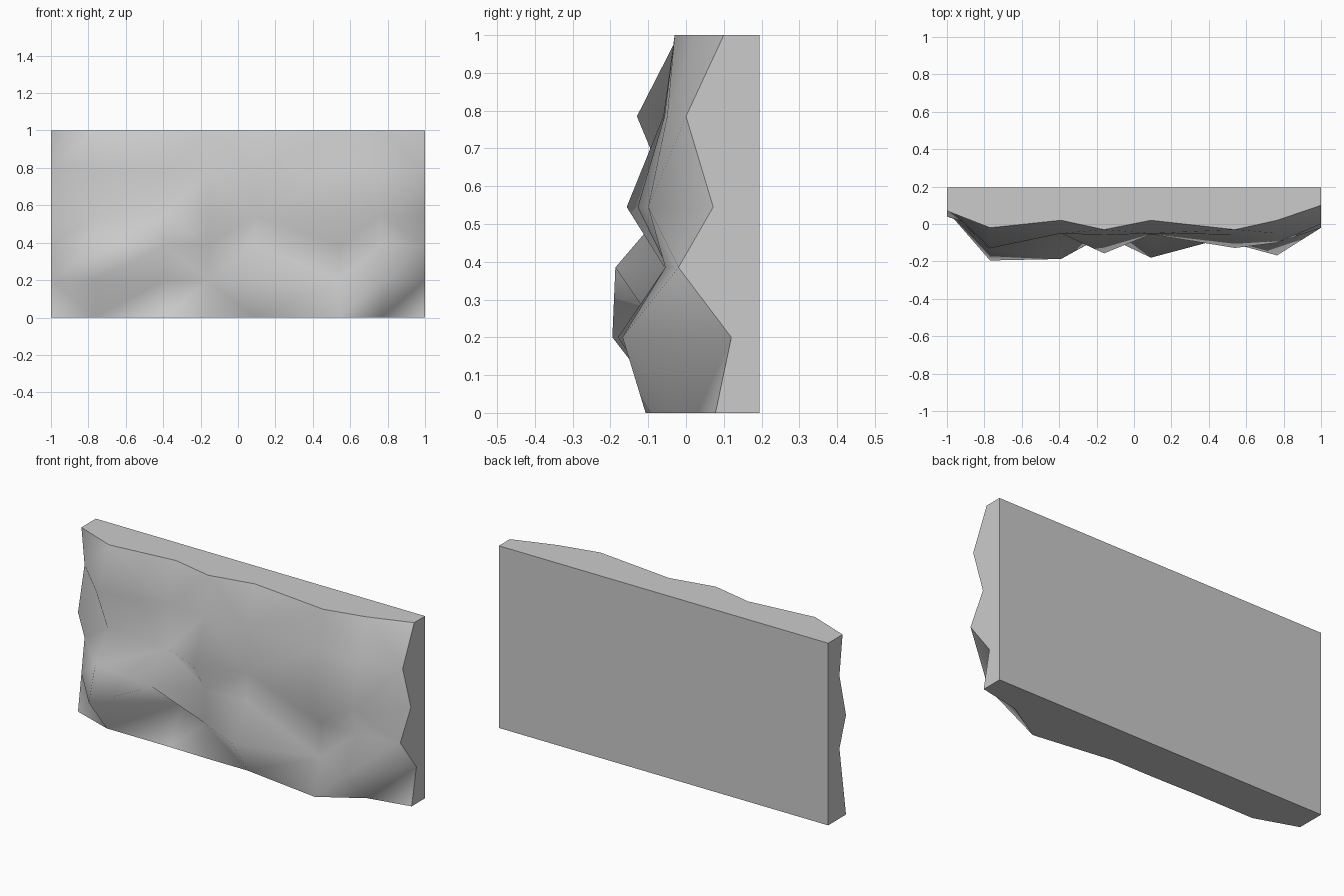
import bpy, bmesh

if "Cube" in bpy.data.objects:
    bpy.data.objects.remove(bpy.data.objects["Cube"])

# Chiselled front: column positions, row heights, and the y depth at each crossing
XS = [-1, -0.77, -0.39, -0.16, 0.09, 0.54, 0.765, 1]
ZS = [0, 0.2, 0.385, 0.545, 0.785, 1]
DEPTH = [
    [0.04, -0.04, -0.04, -0.045, -0.045, -0.107, 0.03, 0.078],
    [0.07, -0.195, 0.072, -0.06, -0.18, -0.06, -0.168, 0.12],
    [0.097, -0.14, -0.187, -0.057, -0.055, -0.05, -0.055, -0.02],
    [0.04, -0.03, -0.05, -0.157, -0.055, -0.128, -0.10, 0.072],
    [0.097, -0.13, -0.05, -0.06, -0.05, -0.057, -0.05, 0.0],
    [0.07, -0.02, 0.02, -0.03, 0.02, -0.03, 0.02, 0.10],
]
BACK = 0.195

bm = bmesh.new()
rows = [[bm.verts.new((x, y, z)) for x, y in zip(XS, ys)]
        for z, ys in zip(ZS, DEPTH)]

# Front facets: split each cell along its shorter diagonal, shaded smooth
for lo, hi in zip(rows, rows[1:]):
    for i in range(len(XS) - 1):
        a, b, c, d = lo[i], lo[i + 1], hi[i + 1], hi[i]
        if (a.co - c.co).length < (b.co - d.co).length:
            tris = (a, b, c), (a, c, d)
        else:
            tris = (a, b, d), (b, c, d)
        for t in tris:
            bm.faces.new(t).smooth = True

# Flat back and four straight-cut sides
bl, br, tr, tl = [bm.verts.new((x, BACK, z))
                  for x, z in ((-1, 0), (1, 0), (1, 1), (-1, 1))]
bm.faces.new((br, bl, tl, tr))
bm.faces.new([bl, br] + rows[0][::-1])
bm.faces.new([tr, tl] + rows[-1])
bm.faces.new([tl, bl] + [r[0] for r in rows])
bm.faces.new([br, tr] + [r[-1] for r in rows][::-1])
bmesh.ops.recalc_face_normals(bm, faces=bm.faces[:])

# Crisp outline wherever the soft front meets a flat side
for e in bm.edges:
    e.smooth = all(f.smooth for f in e.link_faces)

mesh = bpy.data.meshes.new("stone_slab")
bm.to_mesh(mesh)
bm.free()
slab = bpy.data.objects.new("stone_slab", mesh)
bpy.context.collection.objects.link(slab)
